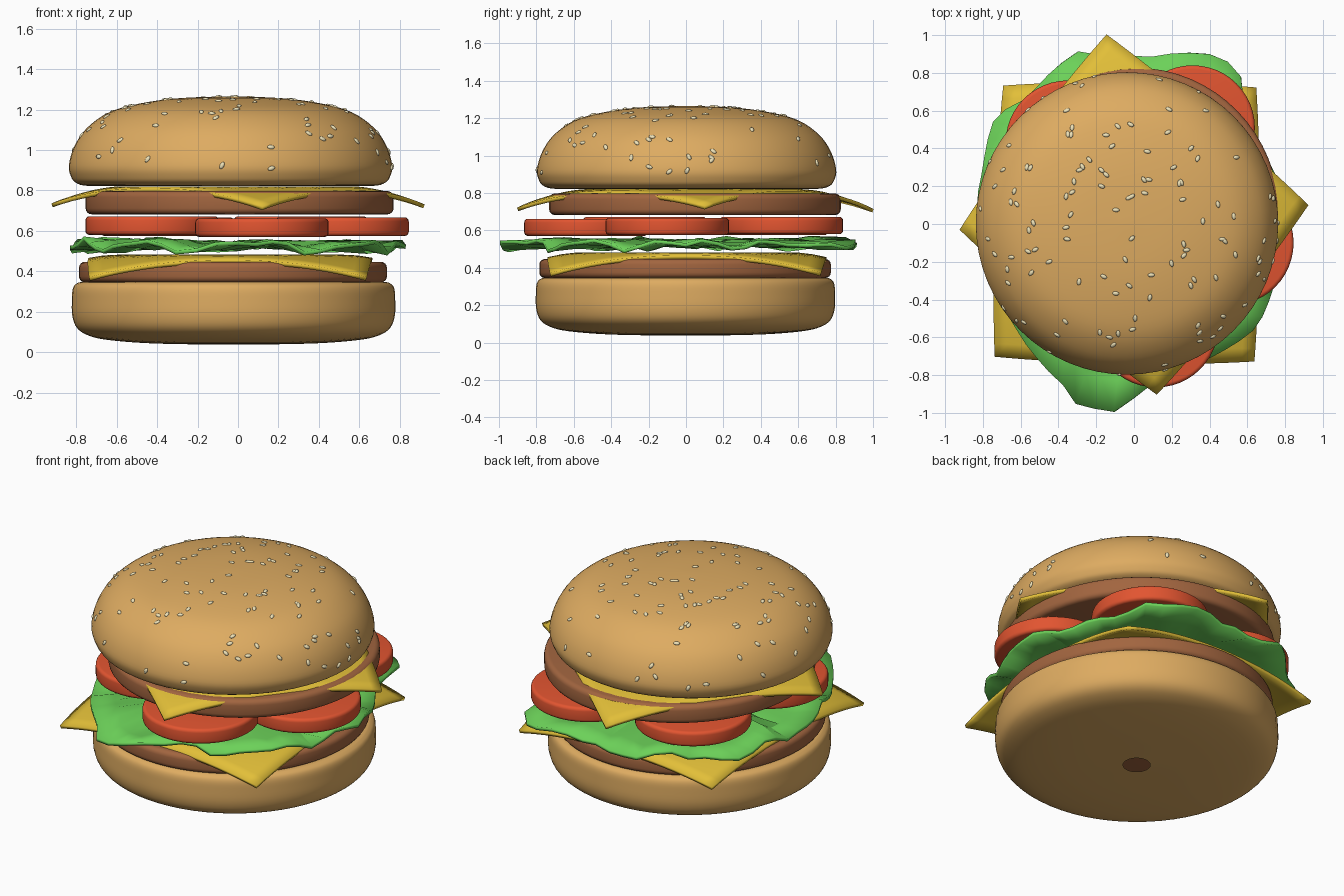
import bpy, bmesh, math, random
from mathutils import Vector, Matrix

if "Cube" in bpy.data.objects:
    bpy.data.objects.remove(bpy.data.objects["Cube"])

random.seed(4)


def material(name, rgb):
    m = bpy.data.materials.new(name)
    m.diffuse_color = (*rgb, 1)
    m.use_nodes = True
    m.node_tree.nodes["Principled BSDF"].inputs["Base Color"].default_value = m.diffuse_color
    return m


BUN = material("bun", (0.73, 0.41, 0.12))
MEAT = material("meat", (0.36, 0.13, 0.05))
CHEESE = material("cheese", (0.76, 0.52, 0.04))
LEAF = material("leaf", (0.15, 0.64, 0.10))
TOMATO = material("tomato", (0.76, 0.09, 0.03))
SEED = material("seed", (0.85, 0.76, 0.48))


def finish(name, bm, mat, angle=None, thickness=0):
    bmesh.ops.recalc_face_normals(bm, faces=bm.faces)
    me = bpy.data.meshes.new(name)
    bm.to_mesh(me)
    bm.free()
    ob = bpy.data.objects.new(name, me)
    bpy.context.collection.objects.link(ob)
    me.materials.append(mat)
    if thickness:
        mod = ob.modifiers.new("thickness", 'SOLIDIFY')
        mod.thickness, mod.offset = thickness, 0
    if angle:
        bpy.ops.object.select_all(action='DESELECT')
        ob.select_set(True)
        bpy.context.view_layer.objects.active = ob
        bpy.ops.object.shade_smooth_by_angle(angle=math.radians(angle))
    return ob


def smooth_profile(pts, n=4):
    # Catmull-Rom curve through (radius, z) points
    p = [Vector(q) for q in [pts[0], *pts, pts[-1]]]
    out = []
    for a, b, c, d in zip(p, p[1:], p[2:], p[3:]):
        for i in range(n):
            t = i / n
            out.append(0.5 * (2 * b + (c - a) * t + (2 * a - 5 * b + 4 * c - d) * t * t
                              + (3 * b - a - 3 * c + d) * t ** 3))
    return out + [p[-1]]


def lathe(name, profile, centre, mat, scale_y=1, steps=64, tilt=None):
    bm = bmesh.new()
    vs = [bm.verts.new((r, 0, z)) for r, z in profile]
    es = [bm.edges.new(e) for e in zip(vs, vs[1:])]
    bmesh.ops.spin(bm, geom=vs + es, axis=(0, 0, 1), cent=(0, 0, 0), steps=steps, angle=math.tau)
    bmesh.ops.remove_doubles(bm, verts=bm.verts, dist=1e-4)
    bmesh.ops.scale(bm, vec=(1, scale_y, 1), verts=bm.verts)
    bmesh.ops.translate(bm, vec=(*centre, 0), verts=bm.verts)
    return finish(name, bm, mat, 40)


def disc_profile(r, z0, z1, b):
    # Flat disc with a rounded rim of radius b
    pts = [(0, z0)]
    for cz, a0 in ((z0 + b, -90), (z1 - b, 0)):
        for i in range(5):
            a = math.radians(a0 + i * 22.5)
            pts.append((r - b + b * math.cos(a), cz + b * math.sin(a)))
    return pts + [(0, z1)]


# Bottom bun, with a small opening underneath
lathe("bottom_bun", smooth_profile([
    (0.077, 0.037), (0.4, 0.043), (0.62, 0.06), (0.72, 0.083), (0.775, 0.12), (0.798, 0.18),
    (0.8, 0.26), (0.795, 0.315), (0.775, 0.34), (0.73, 0.347), (0.5, 0.347)]), (-0.022, -0.003), BUN)

# Patties
lathe("lower_patty", disc_profile(0.762, 0.345, 0.447, 0.03), (-0.025, -0.005), MEAT, 1.023)
lathe("upper_patty", disc_profile(0.762, 0.682, 0.797, 0.03), (0.008, 0.048), MEAT, 1.023)

# Tomato slices in a ring
for i, (x, y, z) in enumerate([(0.515, -0.10, 0.575), (0.31, 0.51, 0.58), (-0.35, 0.43, 0.575),
                               (-0.425, -0.22, 0.58), (0.118, -0.535, 0.57)]):
    lathe(f"tomato_slice_{i + 1}", disc_profile(0.33, z, z + 0.092, 0.02), (x, y), TOMATO, steps=48)


# Cheese slices: square sheets whose corners droop over the patty
def cheese(name, corners, z, drop, n=20):
    a, b, c, d = [Vector(q) for q in corners]
    mid = (a + b + c + d) / 4
    reach = max((q - mid).length for q in (a, b, c, d))
    bm = bmesh.new()
    grid = []
    for j in range(n + 1):
        for i in range(n + 1):
            u, v = i / n, j / n
            p = a.lerp(b, u).lerp(d.lerp(c, u), v)
            s, t = 2 * u - 1, 2 * v - 1
            bulge = 1 + 0.035 * max(abs(s), abs(t)) * (1 - min(abs(s), abs(t)) ** 2)
            p = mid + (p - mid) * bulge
            k = max(0, ((p - mid).length - 0.58) / (reach - 0.58))
            grid.append(bm.verts.new((p.x, p.y, z - drop * k ** 1.6)))
    for j in range(n):
        for i in range(n):
            k = j * (n + 1) + i
            bm.faces.new((grid[k], grid[k + 1], grid[k + n + 2], grid[k + n + 1]))
    finish(name, bm, CHEESE, 40, 0.02)


cheese("lower_cheese", [(-0.735, -0.70), (0.635, -0.725), (0.645, 0.72), (-0.69, 0.73)], 0.472, 0.11)
cheese("upper_cheese", [(0.12, -0.90), (0.92, 0.10), (-0.145, 1.0), (-0.92, -0.03)], 0.81, 0.105)

# Lettuce: crinkled leaf with an uneven outline of (angle, radius)
outline = [(-180, .83), (-160, .80), (-140, .83), (-125, .88), (-114, .93), (-109, 1.0), (-96, 1.0),
           (-86, .87), (-75, .80), (-55, .82), (-40, .85), (-25, .81), (-10, .80), (0, .83), (15, .80),
           (30, .78), (45, .82), (55, .98), (63, 1.0), (85, .885), (100, .90), (108, .96), (130, .87),
           (142, .93), (160, .85), (180, .83)]


def leaf_radius(a):
    for (a0, r0), (a1, r1) in zip(outline, outline[1:]):
        if a0 <= a <= a1:
            return r0 + (r1 - r0) * (a - a0) / (a1 - a0)


bm = bmesh.new()
N, RINGS = 60, 6
centre = bm.verts.new((0, 0, 0.53))
rings = []
for k in range(1, RINGS + 1):
    t = k / RINGS
    ring = []
    for i in range(N):
        deg = -180 + 360 * i / N
        a, r = math.radians(deg), leaf_radius(deg) * t
        wave = 0.022 * math.sin(9 * a + 2 * t) + 0.012 * math.sin(17 * a + 5 * t)
        z = 0.535 + t * t * (wave - 0.012) + random.uniform(-0.012, 0.012)
        ring.append(bm.verts.new((r * math.cos(a), r * math.sin(a), z)))
    rings.append(ring)
for i in range(N):
    j = (i + 1) % N
    bm.faces.new((centre, rings[0][i], rings[0][j]))
    for p, q in zip(rings, rings[1:]):
        bm.faces.new((p[i], q[i], q[j], p[j]))
finish("lettuce", bm, LEAF, 20, 0.02)

# Top bun
TOP = (-0.037, 0.003)
dome = smooth_profile([(0, 0.822), (0.5, 0.822), (0.70, 0.822), (0.765, 0.838), (0.79, 0.87),
                       (0.80, 0.925), (0.772, 1.02), (0.71, 1.11), (0.60, 1.187), (0.45, 1.23),
                       (0.25, 1.257), (0, 1.266)])
lathe("top_bun", dome, TOP, BUN)

# Sesame seeds scattered over the dome, lying on its surface
bm = bmesh.new()
slope = [(p, q) for p, q in zip(dome, dome[1:]) if p.y > 0.9]
weights = [(q - p).length * (p.x + q.x) for p, q in slope]
for p, q in random.choices(slope, weights, k=120):
    r, z = p.lerp(q, random.random())
    a = random.uniform(0, math.tau)
    d = q - p
    normal = Vector((d.y * math.cos(a), d.y * math.sin(a), -d.x))
    rot = normal.to_track_quat('Z', 'Y').to_matrix().to_4x4()
    pos = Matrix.Translation((TOP[0] + r * math.cos(a), TOP[1] + r * math.sin(a), z))
    m = pos @ rot @ Matrix.Rotation(random.uniform(0, math.pi), 4, 'Z') @ Matrix.Diagonal((0.019, 0.011, 0.008, 1))
    bmesh.ops.create_icosphere(bm, subdivisions=2, radius=1, matrix=m)
finish("sesame_seeds", bm, SEED, 60)
